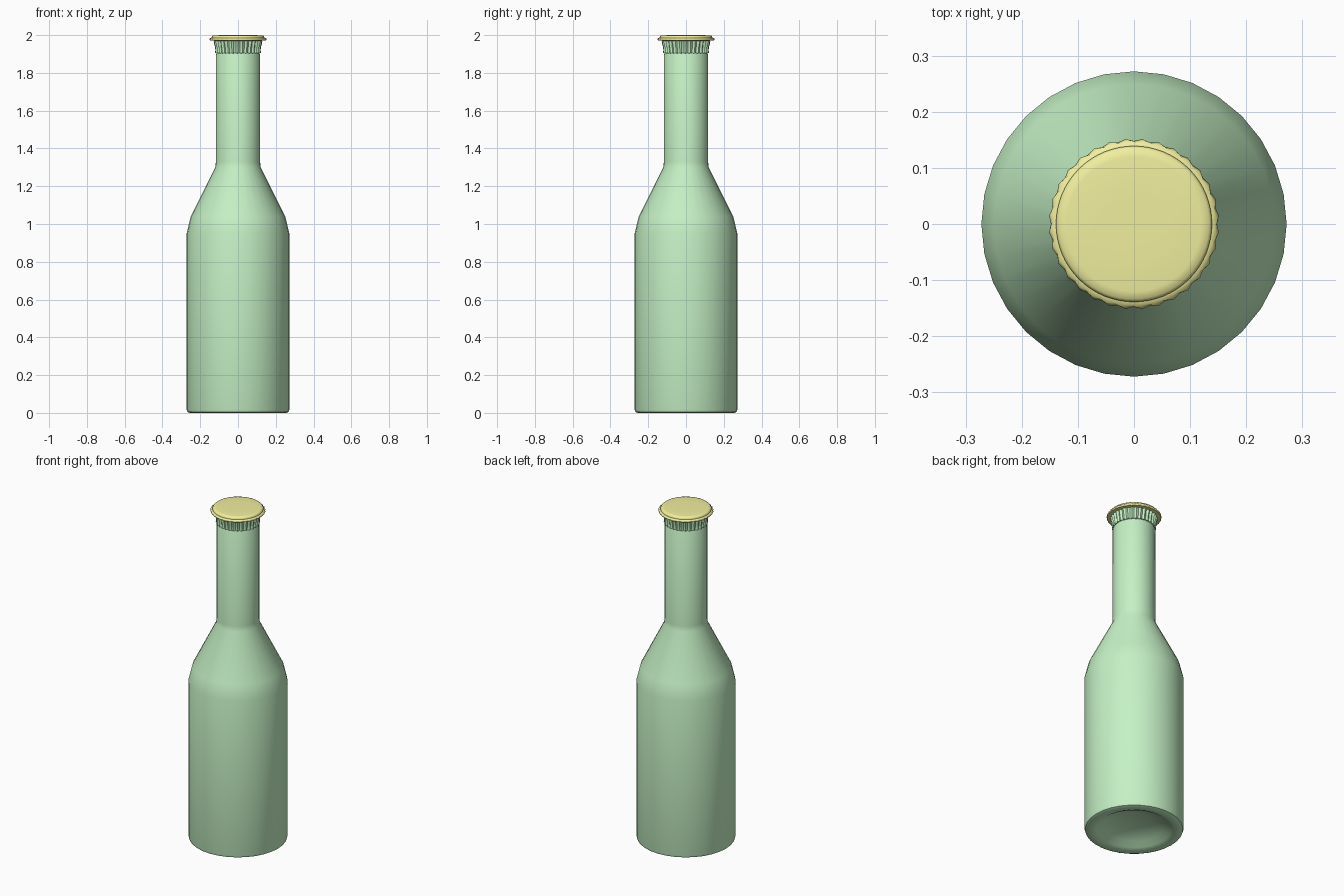
import bpy, bmesh
from math import sin, cos, pi

if "Cube" in bpy.data.objects:
    bpy.data.objects.remove(bpy.data.objects["Cube"])


def material(name, color):
    mat = bpy.data.materials.new(name)
    mat.diffuse_color = (*color, 1)
    mat.use_nodes = True
    mat.node_tree.nodes["Principled BSDF"].inputs["Base Color"].default_value = mat.diffuse_color
    return mat


def lathe(name, profile, n, mat, angle=40):
    """Spin (r, z, ripple, twist) rings around z; ripple alternates the radius."""
    bm = bmesh.new()
    rings = []
    for r, z, *extra in profile:
        ripple, twist = (extra + [0, 0])[:2]
        if r == 0:
            rings.append([bm.verts.new((0, 0, z))])
            continue
        ring = []
        for i in range(n):
            a = 2 * pi * (i + twist) / n
            rad = r + ripple * (-1) ** i
            ring.append(bm.verts.new((rad * cos(a), rad * sin(a), z)))
        rings.append(ring)
    for lo, hi in zip(rings, rings[1:]):
        for i in range(n):
            j = (i + 1) % n
            if len(lo) == 1:
                bm.faces.new((lo[0], hi[j], hi[i]))
            elif len(hi) == 1:
                bm.faces.new((lo[i], lo[j], hi[0]))
            else:
                bm.faces.new((lo[i], lo[j], hi[j], hi[i]))
    bmesh.ops.recalc_face_normals(bm, faces=bm.faces)
    me = bpy.data.meshes.new(name)
    bm.to_mesh(me)
    bm.free()
    ob = bpy.data.objects.new(name, me)
    bpy.context.collection.objects.link(ob)
    me.materials.append(mat)
    bpy.ops.object.select_all(action='DESELECT')
    ob.select_set(True)
    bpy.context.view_layer.objects.active = ob
    bpy.ops.object.shade_smooth_by_angle(angle=angle * pi / 180)
    return ob


green = material("green_glass", (0.56, 0.88, 0.56))
yellow = material("yellow_cap", (0.88, 0.86, 0.34))

# Bottle: hollow punt, body, shoulder, neck and mouth
lathe("bottle", [(0, 0.06), (0.10, 0.053), (0.17, 0.03), (0.205, 0.008),
                 (0.225, 0.0), (0.255, 0.0), (0.268, 0.005), (0.272, 0.018),
                 (0.272, 0.95), (0.25, 1.04), (0.12, 1.30), (0.117, 1.33),
                 (0.117, 1.895), (0.112, 1.905), (0.112, 1.975), (0, 1.975)],
      32, green, 50)

# Crimped green collar under the cap
lathe("crimped_collar", [(0.108, 1.903), (0.117, 1.906, 0.005), (0.116, 1.918, 0.004),
                         (0.118, 1.935, 0.003), (0.122, 1.955, 0.005),
                         (0.125, 1.97, 0.004), (0.108, 1.974)], 64, green, 30)

# Yellow cap: domed top with a slanted, crimped rim
lathe("cap", [(0, 1.972), (0.125, 1.970), (0.146, 1.971, 0.002, 1),
              (0.150, 1.977, 0.002, 1), (0.147, 1.983, 0.002, 0.5),
              (0.139, 1.985), (0.139, 1.991), (0.134, 1.997), (0.12, 1.999),
              (0.06, 2.0), (0, 2.0)], 64, yellow, 50)
